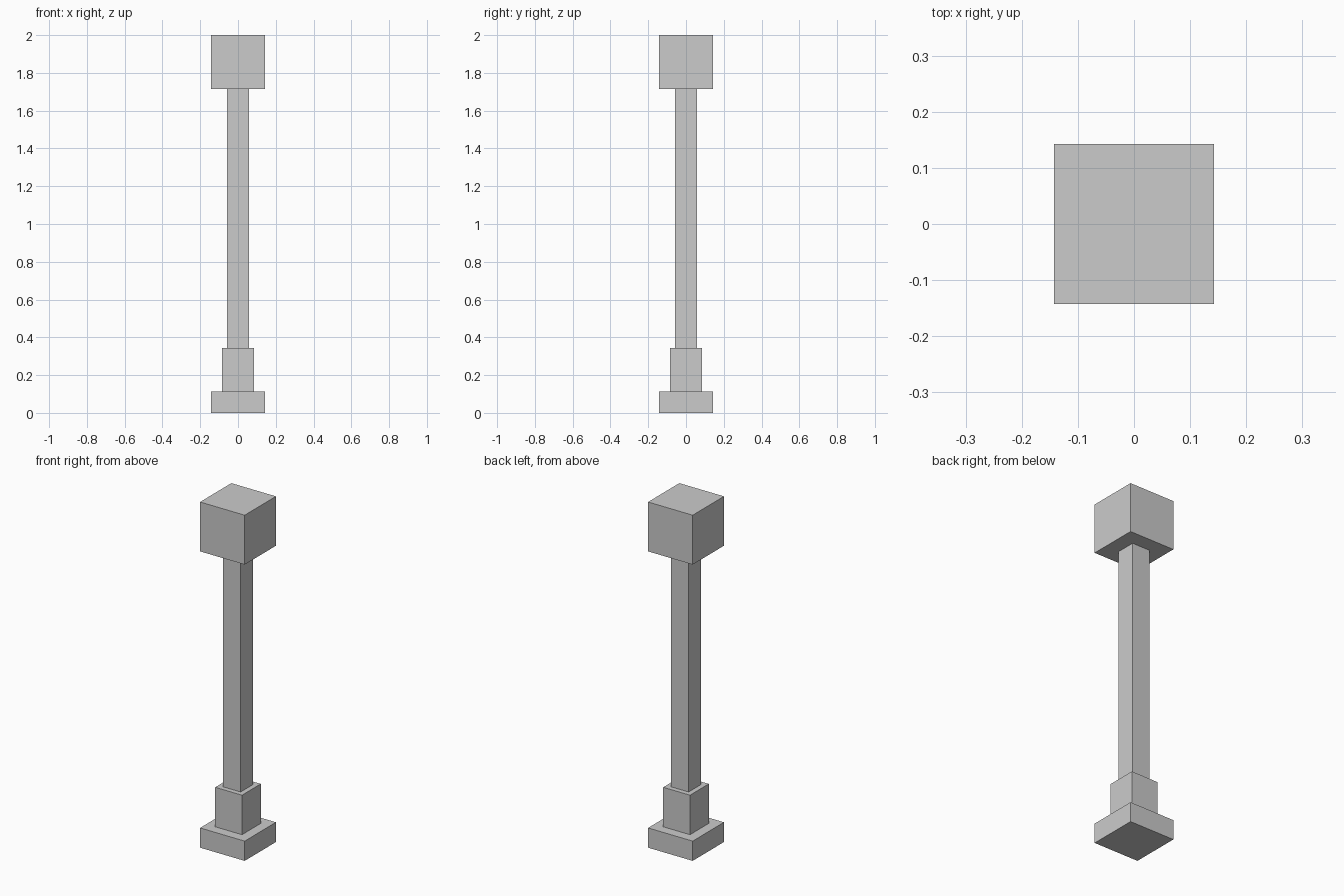
import bpy

if "Cube" in bpy.data.objects:
    bpy.data.objects.remove(bpy.data.objects["Cube"])

U = 2 / 17.5  # module: the whole post is 17.5 modules tall


def block(name, width, z0, z1):
    """Square block centred on the z axis, sizes in modules."""
    bpy.ops.mesh.primitive_cube_add(size=1, location=(0, 0, (z0 + z1) / 2 * U))
    ob = bpy.context.object
    ob.name = name
    ob.scale = (width * U, width * U, (z1 - z0) * U)
    bpy.ops.object.transform_apply(location=False, rotation=False, scale=True)
    return ob


# Foot, collar, slim shaft and cube head stacked upward
block("base_plinth", 2.5, 0, 1)
block("lower_collar", 1.5, 1, 3)
block("shaft", 1.0, 3, 15)
block("head_block", 2.5, 15, 17.5)
